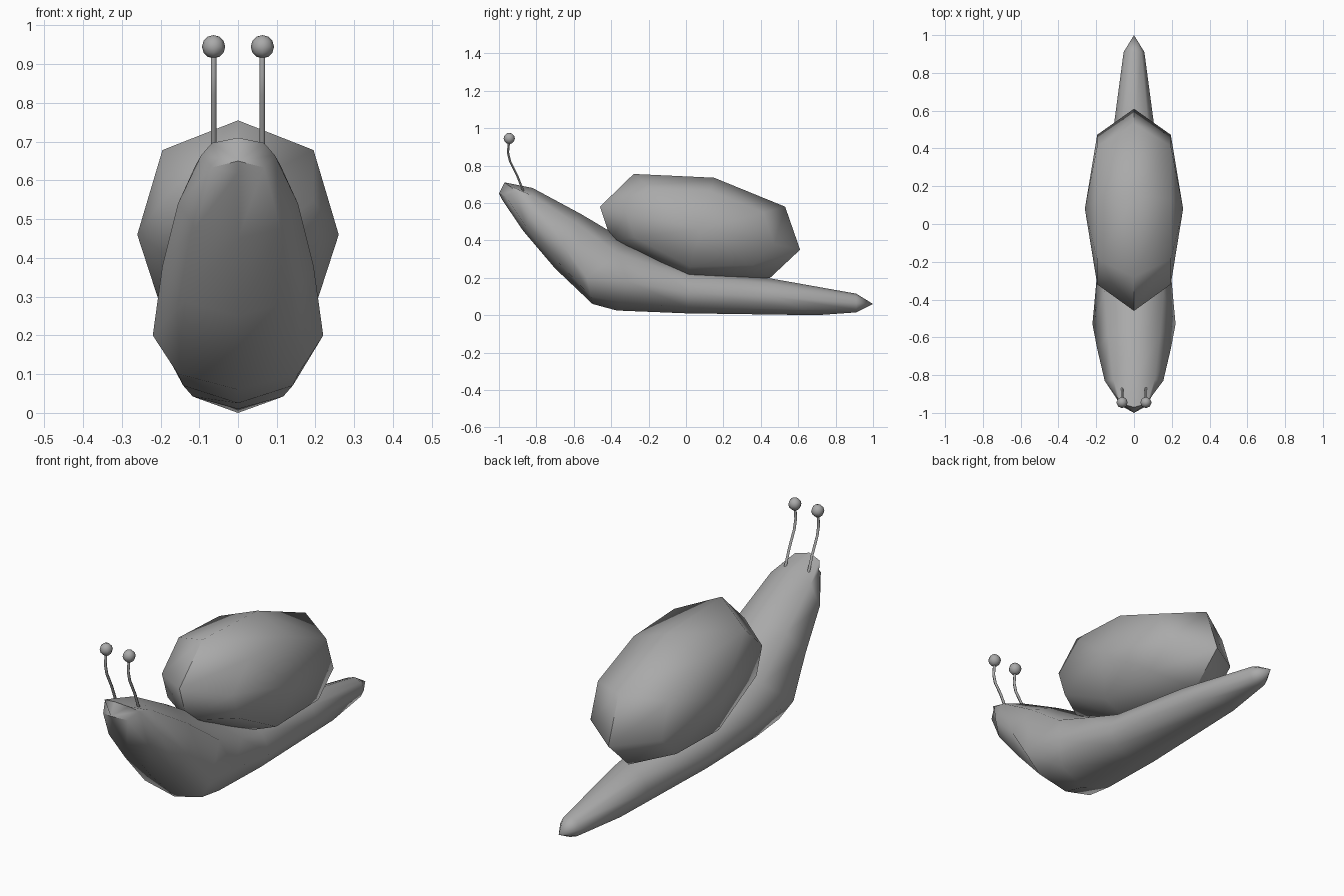
import bpy, bmesh, math
from mathutils import Vector

cube = bpy.data.objects.get("Cube")
if cube:
    bpy.data.objects.remove(cube, do_unlink=True)

grey = bpy.data.materials.new("plain grey")
grey.use_nodes = True
COLOUR = (0.4, 0.4, 0.4, 1)
grey.diffuse_color = COLOUR
grey.node_tree.nodes["Principled BSDF"].inputs["Base Color"].default_value = COLOUR


def finish(name, bm, angle=60):
    """Turn a bmesh into a smooth shaded object."""
    bmesh.ops.recalc_face_normals(bm, faces=bm.faces)
    mesh = bpy.data.meshes.new(name)
    bm.to_mesh(mesh)
    bm.free()
    obj = bpy.data.objects.new(name, mesh)
    bpy.context.collection.objects.link(obj)
    mesh.materials.append(grey)
    bpy.ops.object.select_all(action="DESELECT")
    obj.select_set(True)
    bpy.context.view_layer.objects.active = obj
    bpy.ops.object.shade_smooth_by_angle(angle=math.radians(angle))
    return obj


def loft(name, rings, start, end, angle=60):
    """Skin closed rings of points, with a single point at each end."""
    bm = bmesh.new()
    rings = [[bm.verts.new(p) for p in ring] for ring in rings]
    tips = bm.verts.new(start), bm.verts.new(end)
    count = len(rings[0])
    for i in range(count):
        j = (i + 1) % count
        for a, b in zip(rings, rings[1:]):
            bm.faces.new((a[i], a[j], b[j], b[i]))
        bm.faces.new((tips[0], rings[0][j], rings[0][i]))
        bm.faces.new((tips[1], rings[-1][i], rings[-1][j]))
    return finish(name, bm, angle)


def body_ring(top, side, width, bottom, sides=8):
    """Slanted oval through a top, a side and a bottom point."""
    ring = []
    for i in range(sides):
        a = math.tau * i / sides
        c = math.cos(a)
        target = top if c > 0 else bottom
        y, z = (s + (t - s) * abs(c) for s, t in zip(side, target))
        ring.append((width * math.sin(a), y, z))
    return ring


# Body, from head to tail: top, side, half width, bottom
sections = [
    ((-.97, .71), (-.91, .665), .095, (-.985, .62)),
    ((-.82, .68), (-.83, .54), .155, (-.87, .45)),
    ((-.56, .54), (-.66, .38), .195, (-.70, .25)),
    ((-.30, .385), (-.53, .20), .22, (-.50, .06)),
    ((-.12, .30), (-.31, .18), .20, (-.37, .025)),
    ((.02, .24), (.02, .12), .165, (0, .01)),
    ((.46, .195), (.46, .10), .115, (.70, 0)),
    ((.91, .115), (.91, .065), .055, (.91, .015)),
]
loft("body", [body_ring(*s) for s in sections], (0, -1, .65), (0, 1, .06))

# Shell: an eight-sided outline, narrowing to a point on each flank
outline = [(-.46, .58), (-.28, .755), (.15, .735), (.53, .58),
           (.61, .35), (.45, .20), (0, .19), (-.40, .40)]
hub = Vector((.08, .46))


def shell_ring(x, scale):
    points = [hub + (Vector(p) - hub) * scale for p in outline]
    return [(x, p.x, p.y) for p in points]


loft("shell", [shell_ring(-.195, .74), shell_ring(0, 1), shell_ring(.195, .74)],
     (-.26, *hub), (.26, *hub))

# Eye stalks and eyes
stalk_path = [(-.865, .65), (-.90, .74), (-.94, .82), (-.952, .87), (-.945, .94)]
for label, x in (("left", .063), ("right", -.063)):
    rings = [[(x + .007 * math.cos(math.tau * i / 6), y + .007 * math.sin(math.tau * i / 6), z)
              for i in range(6)] for y, z in stalk_path]
    loft(label + "_eye_stalk", rings, (x, *stalk_path[0]), (x, *stalk_path[-1]))

    bm = bmesh.new()
    bmesh.ops.create_uvsphere(bm, u_segments=8, v_segments=6, radius=.03)
    bmesh.ops.translate(bm, verts=bm.verts, vec=(x, -.945, .945))
    finish(label + "_eye", bm)
